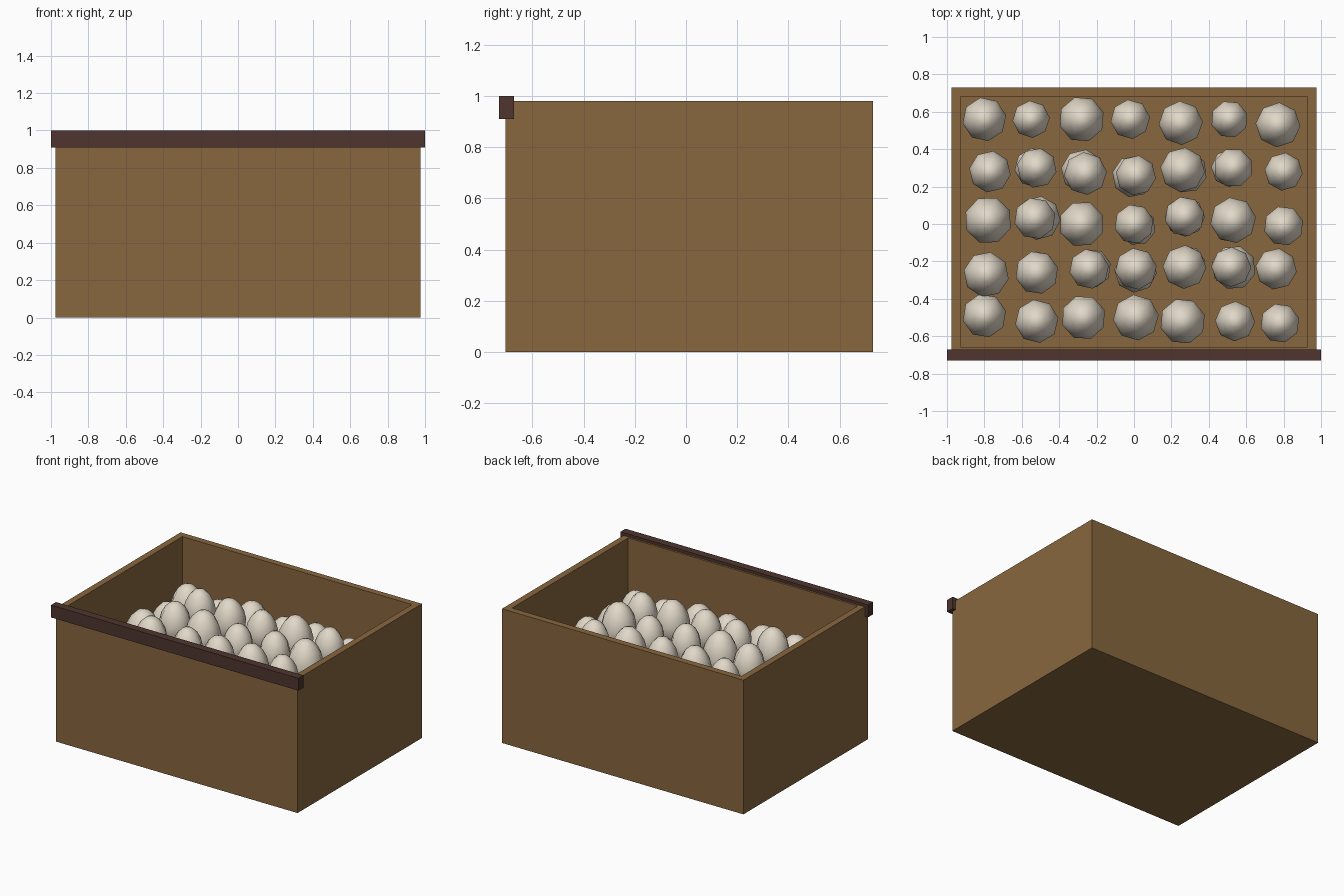
import bpy, bmesh, math, random
from mathutils import Matrix

if "Cube" in bpy.data.objects:
    bpy.data.objects.remove(bpy.data.objects["Cube"])

random.seed(4)


def material(name, rgb):
    m = bpy.data.materials.new(name)
    lin = [((c / 255 + 0.055) / 1.055) ** 2.4 for c in rgb]
    m.diffuse_color = (*lin, 1)
    m.use_nodes = True
    m.node_tree.nodes["Principled BSDF"].inputs["Base Color"].default_value = m.diffuse_color
    return m


WOOD = material("brown_wood", (136, 103, 62))
DARK = material("dark_wood", (78, 53, 46))
SHELL = material("cream_shell", (225, 216, 200))


def finish(name, bm, mat):
    mesh = bpy.data.meshes.new(name)
    bm.to_mesh(mesh)
    bm.free()
    mesh.materials.append(mat)
    ob = bpy.data.objects.new(name, mesh)
    bpy.context.collection.objects.link(ob)
    return ob


def block(x0, x1, y0, y1, z0, z1):
    bm = bmesh.new()
    centre = Matrix.Translation(((x0 + x1) / 2, (y0 + y1) / 2, (z0 + z1) / 2))
    size = Matrix.Diagonal((x1 - x0, y1 - y0, z1 - z0, 1))
    bmesh.ops.create_cube(bm, size=1, matrix=centre @ size)
    return bm


# Open box: inset the top face for the rim, then push it down to the inner floor
WALL, TOP, FLOOR = 0.067, 0.98, 0.40
bm = block(-0.975, 0.975, -0.705, 0.73, 0, TOP)
top = [f for f in bm.faces if f.normal.z > 0.9]
bmesh.ops.inset_region(bm, faces=top, thickness=WALL)
inner = bmesh.ops.extrude_face_region(bm, geom=top)
bmesh.ops.delete(bm, geom=top, context='FACES')
for v in inner["geom"]:
    if isinstance(v, bmesh.types.BMVert):
        v.co.z = FLOOR
bmesh.ops.recalc_face_normals(bm, faces=bm.faces)
finish("crate", bm, WOOD)

# Front rail
finish("front_rail", block(-1, 1, -0.73, -0.672, 0.91, 1.0), DARK)


# Eggs: eight-sided spheres, stretched and narrowed towards the top
def egg(name, x, y, z, r):
    bm = bmesh.new()
    bmesh.ops.create_uvsphere(bm, u_segments=8, v_segments=8, radius=1)
    turn = Matrix.Rotation(random.uniform(0, math.pi / 4), 4, 'Z')
    for v in bm.verts:
        taper = 1 - 0.14 * v.co.z
        v.co = turn @ v.co
        v.co = (x + v.co.x * r * taper, y + v.co.y * r * taper, z + v.co.z * r * 1.35)
    for f in bm.faces:
        f.smooth = True
    finish(name, bm, SHELL)


# x, y and radius of the eggs seen from above, in hundredths, back row first
ROWS = [
    [(-80, 56, 11.8), (-55, 56, 10), (-28, 56, 12.3), (-2, 56, 10.6), (25, 54, 11.8), (51, 56, 10), (77, 53, 12)],
    [(-77, 28, 11.2), (-52, 30, 10.7), (-26, 27, 11.5), (1, 26, 10.8), (26, 29, 12), (53, 30, 10.6), (80, 28, 10.2)],
    [(-78, 2, 12.8), (-53, 3, 11.2), (-28, 0, 12.3), (0, 0, 10.6), (27, 4, 10.7), (53, 2, 12.3), (80, -1, 10.7)],
    [(-79, -27, 12.2), (-52, -26, 11.6), (-24, -24, 10.7), (1, -24, 11.2), (27, -23, 11.7), (52, -23, 10.7), (76, -24, 11.1)],
    [(-80, -49, 11.8), (-52, -52, 11.7), (-27, -50, 12), (1, -50, 12.3), (26, -52, 12.3), (54, -52, 10.7), (78, -53, 10.6)],
]
for j, row in enumerate(ROWS):
    for i, (x, y, r) in enumerate(row):
        x, y, r = x / 100, y / 100, r / 100
        if 0 < i < 6 and 0 < j < 4:
            # heaped middle: an upper egg over a jittered lower one
            egg(f"upper_egg_{j}_{i}", x, y, 0.71, r)
            x += random.uniform(-0.025, 0.025)
            y += random.uniform(-0.015, 0.015)
            r = random.uniform(0.10, 0.12)
        egg(f"lower_egg_{j}_{i}", x, y, FLOOR + 1.33 * r, r)
